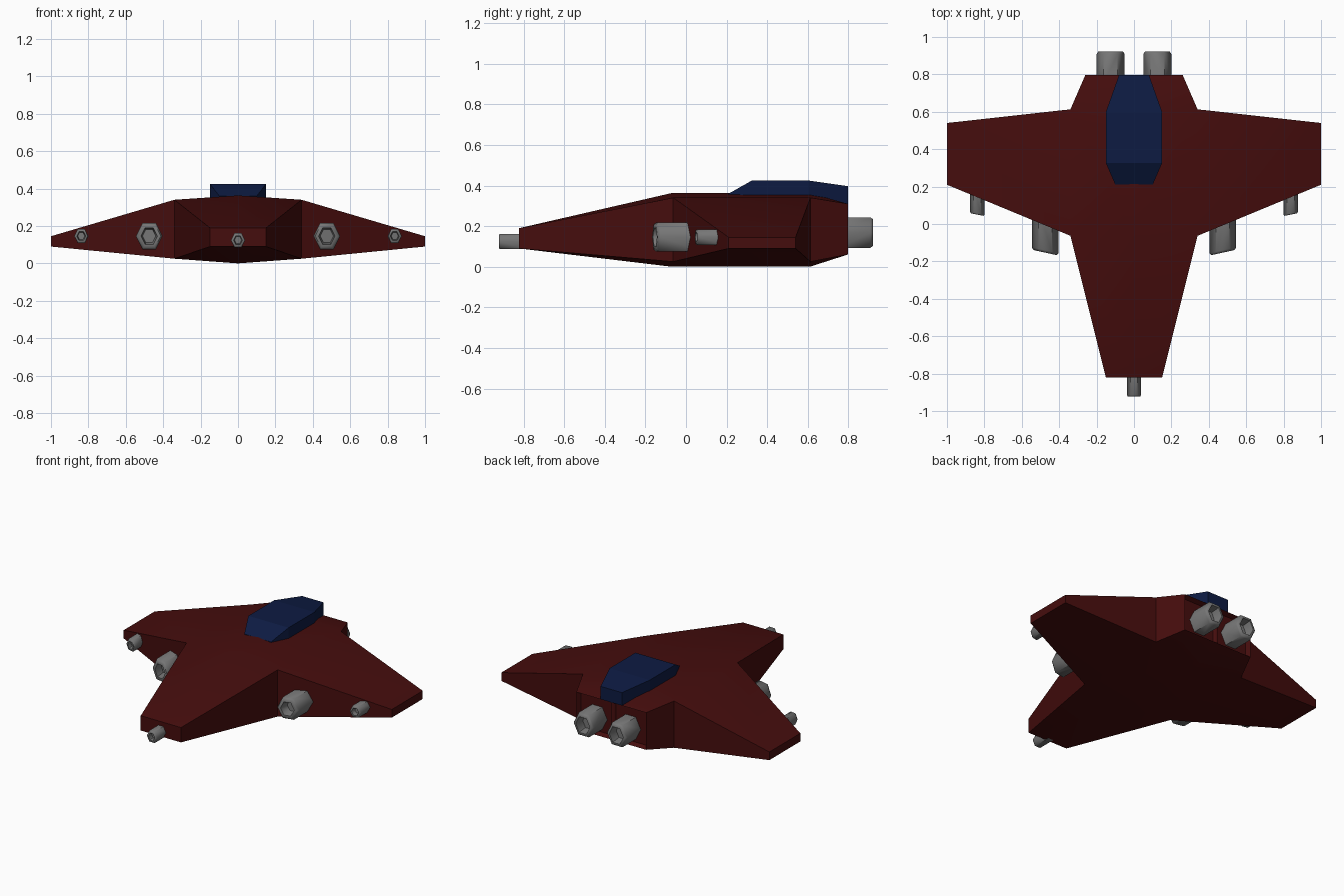
import bpy, bmesh, math

if "Cube" in bpy.data.objects:
    bpy.data.objects.remove(bpy.data.objects["Cube"])


def paint(ob, name, color):
    mat = bpy.data.materials.get(name) or bpy.data.materials.new(name)
    mat.diffuse_color = color
    mat.use_nodes = True
    mat.node_tree.nodes["Principled BSDF"].inputs["Base Color"].default_value = mat.diffuse_color
    ob.data.materials.append(mat)


def smooth(ob, angle):
    bpy.ops.object.select_all(action='DESELECT')
    ob.select_set(True)
    bpy.context.view_layer.objects.active = ob
    bpy.ops.object.shade_smooth_by_angle(angle=math.radians(angle))


def make_object(name, bm, mirror=False):
    bmesh.ops.recalc_face_normals(bm, faces=bm.faces)
    mesh = bpy.data.meshes.new(name)
    bm.to_mesh(mesh)
    bm.free()
    ob = bpy.data.objects.new(name, mesh)
    bpy.context.collection.objects.link(ob)
    if mirror:
        ob.modifiers.new("Mirror", 'MIRROR')
    return ob


# Hull: right half, each plan point has (x, y, bottom z, top z)
plan = {
    'A': (0, -.822, .09, .19), 'B': (0, -.07, 0, .363),
    'C': (0, .61, 0, .363), 'D': (0, .797, .06, .31),
    'a': (.15, -.822, .09, .19), 'b': (.34, -.063, .025, .34),
    'c': (.34, .613, .025, .34), 'd': (.26, .797, .06, .31),
    'e': (1, .21, .09, .145), 'f': (1, .54, .09, .145),
}
bm = bmesh.new()
low = {k: bm.verts.new((x, y, z)) for k, (x, y, z, t) in plan.items()}
top = {k: bm.verts.new((x, y, t)) for k, (x, y, z, t) in plan.items()}
for quad in ("AabB", "BbcC", "CcdD", "befc"):
    bm.faces.new([top[k] for k in quad])
    bm.faces.new([low[k] for k in reversed(quad)])
edge = "AabefcdD"
for p, q in zip(edge, edge[1:]):
    rear = bm.faces.new([low[p], low[q], top[q], top[p]])
bmesh.ops.recalc_face_normals(bm, faces=bm.faces)
# recessed engine bay on the rear face
bmesh.ops.inset_individual(bm, faces=[rear], thickness=.02, depth=-.03)
hull = make_object("hull", bm, mirror=True)
paint(hull, "hull_red", (.06, .004, .004, 1))
smooth(hull, 25)

# Canopy: cross sections as (y, half width, top z)
bm = bmesh.new()
rings = []
for y, w, t in ((.21, .10, .36), (.325, .15, .425), (.60, .15, .425), (.797, .08, .397)):
    rings.append([bm.verts.new(p) for p in
                  ((-w, y, .31), (w, y, .31), (w, y, t), (-w, y, t))])
for r, s in zip(rings, rings[1:]):
    for i in range(4):
        j = (i + 1) % 4
        bm.faces.new((r[i], r[j], s[j], s[i]))
bm.faces.new(rings[0])
bm.faces.new(rings[-1])
paint(make_object("canopy", bm), "canopy_blue", (.004, .011, .055, 1))


def barrel(name, x, z, r, y_open, y_base, slope=0, hole=.62, mirror=True):
    """Hollow six-sided tube with a chamfered, optionally slanted mouth."""
    d = 1 if y_base > y_open else -1
    bm = bmesh.new()
    rings = []
    for s, y in ((1, y_base), (1, y_open + d * r * .18), (.88, y_open),
                 (hole, y_open), (hole * .8, y_open + d * r * .8)):
        ring = []
        for i in range(6):
            a = i * math.pi / 3
            dx = s * r * math.cos(a)
            ring.append(bm.verts.new((x + dx, y + slope * dx,
                                      z + s * r * 1.15 * math.sin(a))))
        rings.append(ring)
    for p, q in zip(rings, rings[1:]):
        for i in range(6):
            j = (i + 1) % 6
            bm.faces.new((p[i], p[j], q[j], q[i]))
    bm.faces.new(rings[0])
    bm.faces.new(rings[-1])
    ob = make_object(name, bm, mirror)
    paint(ob, "dark_metal", (.18, .18, .18, 1))
    smooth(ob, 62)


# Engines and guns
barrel("engines", .125, .168, .075, .922, .755, hole=.7)
barrel("large_wing_guns", .475, .146, .071, -.153, .07, slope=.22)
barrel("small_wing_guns", .838, .146, .038, .05, .19, slope=.2)
barrel("nose_gun", 0, .124, .038, -.922, -.78, mirror=False)
